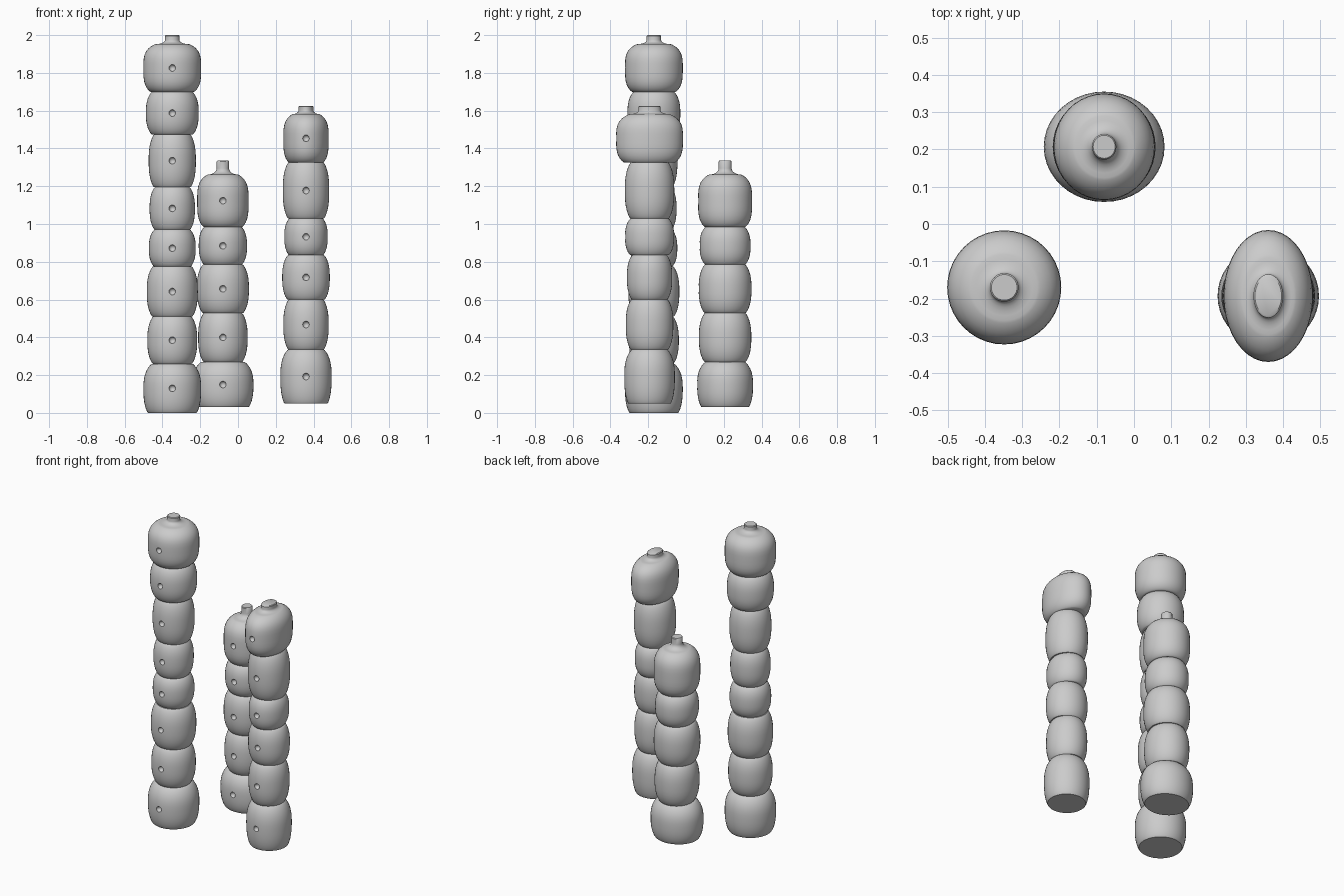
import bpy, bmesh, math
from mathutils import Matrix

if "Cube" in bpy.data.objects:
    bpy.data.objects.remove(bpy.data.objects["Cube"])

SIDES = 40

def new_object(name, bm):
    bmesh.ops.recalc_face_normals(bm, faces=bm.faces[:])
    me = bpy.data.meshes.new(name)
    bm.to_mesh(me)
    bm.free()
    ob = bpy.data.objects.new(name, me)
    bpy.context.collection.objects.link(ob)
    return ob

def lathe(profile, cx, cy, rx, ry):
    # closed elliptical lathe; profile = (radius fraction, z)
    bm = bmesh.new()
    angles = [2 * math.pi * i / SIDES for i in range(SIDES)]
    rings = [[bm.verts.new((cx + f * rx * math.cos(a), cy + f * ry * math.sin(a), z))
              for a in angles] for f, z in profile]
    for r0, r1 in zip(rings, rings[1:]):
        for i in range(SIDES):
            j = (i + 1) % SIDES
            bm.faces.new((r0[i], r0[j], r1[j], r1[i]))
    bm.faces.new(rings[0])
    bm.faces.new(rings[-1])
    return bm

def bulge(z0, z1, lo, hi, power=2.6, n=16):
    # barrel profile; lo and hi are the end radius fractions
    out = []
    for i in range(n + 1):
        t = -math.cos(math.pi * i / n)
        end = lo if t < 0 else hi
        belly = max(0, 1 - abs(t) ** power) ** 0.8
        out.append((end + (1 - end) * belly, z0 + (z1 - z0) * (t + 1) / 2))
    return out

def bottle(z0, shoulder, top, neck):
    # barrel, then a concave curve into a short neck with a soft rim
    out = bulge(z0, shoulder, 0.75, 0.58, 3.6)
    h = top - shoulder
    for i in range(1, 7):
        a = math.pi / 2 * i / 6
        out.append((neck + (0.58 - neck) * (1 - math.sin(a)), shoulder + 0.45 * h * (1 - math.cos(a))))
    return out + [(neck, top - 0.004), (neck * 0.9, top)]

def segment(name, profile, cx, cy, rx, ry, hole_z):
    # segment with a small round dimple in its front face
    ob = new_object(name, lathe(profile, cx, cy, rx, ry))
    bm = bmesh.new()
    bmesh.ops.create_uvsphere(bm, u_segments=16, v_segments=10, radius=0.018,
                              matrix=Matrix.Translation((cx, cy - ry, hole_z)))
    cutter = new_object("dimple_cutter", bm)
    cutter.hide_render = True
    mod = ob.modifiers.new("dimple", 'BOOLEAN')
    mod.operation = 'DIFFERENCE'
    mod.solver = 'EXACT'
    mod.object = cutter
    bpy.ops.object.select_all(action='DESELECT')
    ob.select_set(True)
    bpy.context.view_layer.objects.active = ob
    bpy.ops.object.modifier_apply(modifier=mod.name)
    bpy.data.objects.remove(cutter)
    bpy.ops.object.shade_smooth_by_angle(angle=math.radians(40))

def column(name, x, y, joints, rx, ry, shoulder, top, neck):
    # stack of barrels finished by a bottle-shaped top
    for k, z0 in enumerate(joints):
        if k == len(joints) - 1:
            profile = bottle(z0, shoulder, top, neck)
            hole = (z0 + shoulder) / 2
        else:
            z1 = joints[k + 1]
            profile = bulge(z0, z1, 0.84 if k == 0 else 0.78, 0.7 if k == 0 else 0.76)
            hole = (z0 + z1) / 2
        segment(f"{name}_segment_{k + 1}", profile, x, y, rx[k], ry[k], hole)

tall = [.153, .132, .135, .124, .12, .125, .14, .153]
column("tall_column", -.348, -.17, [0, .26, .51, .775, .97, 1.195, 1.475, 1.7],
       tall, tall, 1.952, 2, .25)
column("short_column", -.08, .207, [.03, .27, .53, .785, .985],
       [.162, .131, .138, .128, .136], [.148, .139, .14, .135, .143], 1.262, 1.335, .24)
column("middle_column", .36, -.193, [.05, .335, .6, .835, 1.03, 1.325],
       [.136, .12, .126, .115, .123, .12], [.134, .126, .12, .13, .131, .177], 1.582, 1.625, .33)
